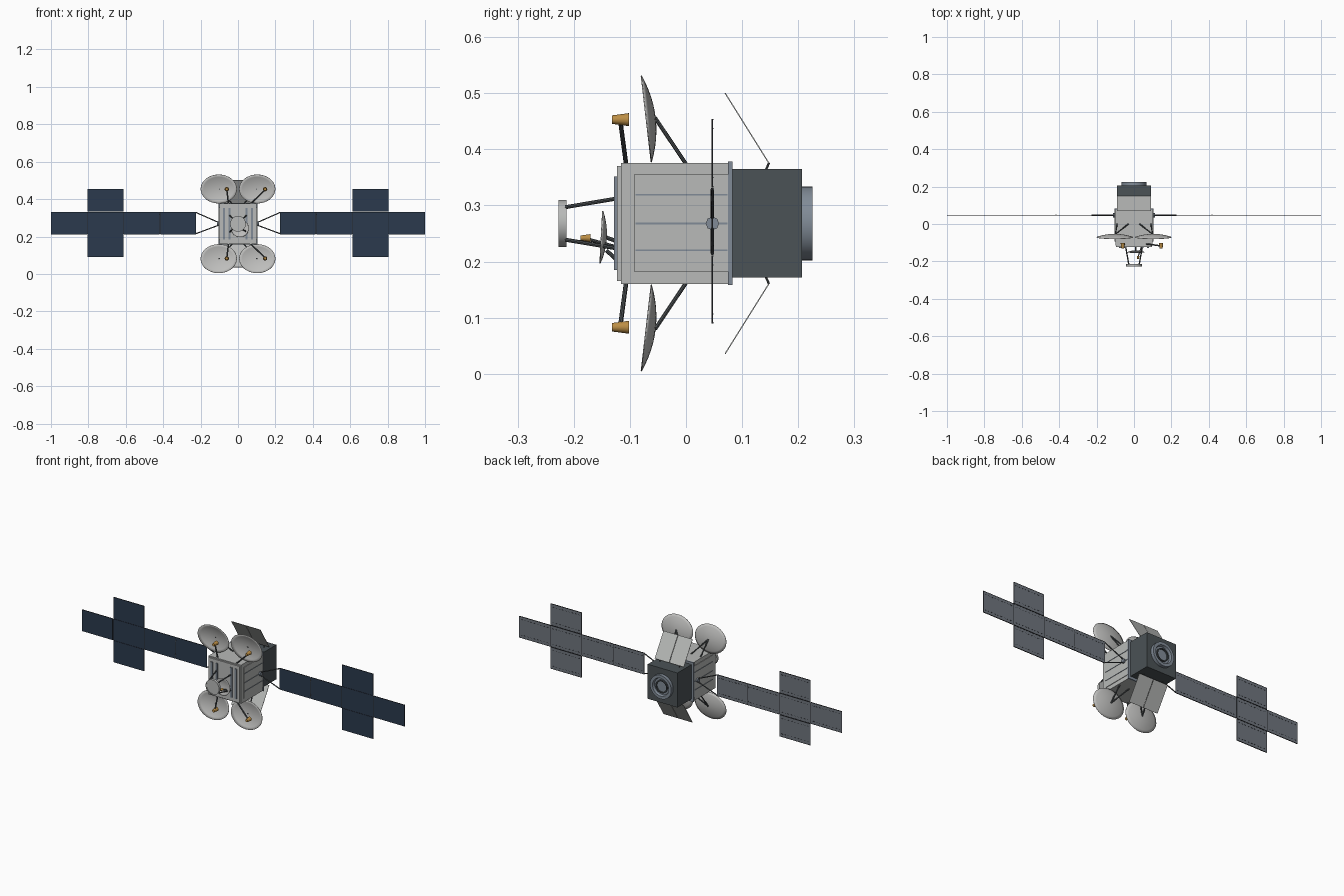
import bpy, bmesh, math
from mathutils import Matrix, Vector

if "Cube" in bpy.data.objects:
    bpy.data.objects.remove(bpy.data.objects["Cube"], do_unlink=True)


def material(name, rgb):
    m = bpy.data.materials.new(name)
    m.use_nodes = True
    m.diffuse_color = (*rgb, 1)
    m.node_tree.nodes["Principled BSDF"].inputs["Base Color"].default_value = (*rgb, 1)
    return m


LIGHT = material("light grey", (0.48, 0.49, 0.48))
PALE = material("dish grey", (0.52, 0.52, 0.51))
STEEL = material("blue grey", (0.22, 0.26, 0.31))
DARK = material("dark slate", (0.07, 0.085, 0.092))
ROD = material("strut grey", (0.075, 0.085, 0.09))
GOLD = material("gold", (0.5, 0.27, 0.06))
NAVY = material("solar navy", (0.024, 0.042, 0.075))
BACK = material("panel back grey", (0.16, 0.18, 0.21))
BLACK = material("seam black", (0.02, 0.022, 0.026))

MID = 0.268      # height of the craft's axis
WING_Y = 0.047   # plane of the solar wings


def finish(name, bm, mats, smooth=False):
    bmesh.ops.recalc_face_normals(bm, faces=bm.faces)
    mesh = bpy.data.meshes.new(name)
    bm.to_mesh(mesh)
    bm.free()
    for m in mats:
        mesh.materials.append(m)
    if smooth:
        mesh.shade_smooth()
        mesh.set_sharp_from_angle(angle=math.radians(35))
    ob = bpy.data.objects.new(name, mesh)
    bpy.context.scene.collection.objects.link(ob)
    return ob


def box(name, x, y, z, mat):
    """Box from (min, max) pairs on each axis."""
    bm = bmesh.new()
    bmesh.ops.create_cube(bm, size=1)
    spans = (x, y, z)
    for v in bm.verts:
        v.co = [(a + b) / 2 + c * (b - a) for c, (a, b) in zip(v.co, spans)]
    return finish(name, bm, [mat])


def rod(name, a, b, radius, mat=ROD, end=None, sides=8):
    """Round bar or tapered horn between two points."""
    a, b = Vector(a), Vector(b)
    bm = bmesh.new()
    rot = (b - a).to_track_quat("Z", "Y").to_matrix().to_4x4()
    bmesh.ops.create_cone(bm, cap_ends=True, segments=sides, radius1=radius,
                          radius2=end or radius, depth=(b - a).length,
                          matrix=Matrix.Translation((a + b) / 2) @ rot)
    return finish(name, bm, [mat], True)


def lathe(name, profile, loc, mat, tilt=0, squash=1, sides=32):
    """Spin (radius, forward) points about an axis facing the front."""
    bm = bmesh.new()
    verts = [bm.verts.new((r, 0, h)) for r, h in profile]
    edges = [bm.edges.new(p) for p in zip(verts, verts[1:])]
    bmesh.ops.spin(bm, geom=verts + edges, axis=(0, 0, 1), cent=(0, 0, 0),
                   steps=sides, angle=math.tau)
    bmesh.ops.remove_doubles(bm, verts=bm.verts, dist=1e-5)
    bm.transform(Matrix.Translation(loc) @ Matrix.Rotation(math.radians(90 + tilt), 4, "X")
                 @ Matrix.Diagonal((1, squash, 1, 1)))
    return finish(name, bm, [mat], True)


def dish(name, loc, radius, depth, tilt, squash=1):
    bowl = [(radius * t / 6, depth * (t / 6) ** 2) for t in range(7)]
    ob = lathe(name, bowl, loc, PALE, tilt, squash)
    shell = ob.modifiers.new("thickness", "SOLIDIFY")
    shell.thickness = 0.002
    shell.offset = 0


# Main body, front plate and rear flange
box("body", (-0.1, 0.1), (-0.116, 0.076), (0.16, 0.376), LIGHT)
box("front_plate", (-0.095, 0.095), (-0.123, -0.115), (0.165, 0.37), LIGHT)
box("rear_flange", (-0.104, 0.104), (0.075, 0.083), (0.158, 0.378), STEEL)
for x in (-0.075, -0.045, 0.045, 0.075):
    box("front_strip", (x - 0.006, x + 0.006), (-0.128, -0.122), (0.185, 0.352), STEEL)

# Side covers with recessed-looking seams
for s in (-1, 1):
    sx = sorted((s * 0.099, s * 0.103))
    box("side_cover", sx, (-0.093, 0.075), (0.182, 0.355), LIGHT)
    lx = sorted((s * 0.102, s * 0.105))
    for z in (0.22, MID, 0.319):
        box("side_seam", lx, (-0.09, 0.074), (z - 0.0015, z + 0.0015), STEEL)

# Rear service module and nozzle ring
box("rear_module", (-0.092, 0.092), (0.08, 0.207), (0.172, 0.365), DARK)
lathe("nozzle_ring", [(0.066, 0.02), (0.066, 0), (0.05, 0), (0.046, 0.013), (0, 0.013)],
      (0, 0.225, MID), STEEL)
lathe("nozzle_inner_ring", [(0.036, 0.01), (0.036, 0), (0.03, 0), (0.03, 0.01)],
      (0, 0.219, MID), DARK)

# Slanted radiator flaps above and below
for v in (-1, 1):
    for s in (-1, 1):
        flap = box("radiator_flap", sorted((s * 0.001, s * 0.09)), (-0.001, 0.001), (0, 0.148), LIGHT)
        flap.data.transform(Matrix.Translation((0, 0.148, MID + v * 0.107))
                            @ Matrix.Diagonal((1, 1, v, 1))
                            @ Matrix.Rotation(math.radians(32), 4, "X"))
        if v < 0:
            flap.data.flip_normals()
        rod("flap_hinge", (s * 0.06, 0.148, MID + v * 0.108),
            (s * 0.06, 0.14, MID + v * 0.09), 0.002)

# Four large dishes with back struts and feed horns
for v in (-1, 1):
    for s in (-1, 1):
        dz = MID + v * 0.188
        dish("large_dish", (s * 0.103, -0.055, dz), 0.097, 0.016, v * 6.6, 0.8)
        for foot in (0.03, 0.09):
            rod("dish_strut", (s * 0.1, -0.055, dz), (s * foot, 0.0, MID + v * 0.106), 0.0035)
        hx, root = (0.145, 0.06) if s > 0 else (-0.06, -0.05)
        rod("horn_arm", (hx, -0.117, MID + v * 0.182), (root, -0.106, MID + v * 0.1), 0.004)
        rod("feed_horn", (hx, -0.132, MID + v * 0.185), (hx, -0.102, MID + v * 0.185),
            0.0075, GOLD, 0.0115, 16)

# Front drum on four legs
lathe("front_drum", [(0, 0), (0.037, 0), (0.037, 0.002), (0.042, 0.002), (0.042, -0.012), (0, -0.012)],
      (0, -0.225, MID), LIGHT)
for s in (-1, 1):
    for v in (-1, 1):
        rod("drum_leg", (s * 0.028, -0.215, MID + v * 0.029),
            (s * 0.045, -0.12, MID + v * 0.045), 0.0035)

# Small front dish with its horn
dish("small_dish", (0.01, -0.142, 0.243), 0.047, 0.009, -3)
rod("small_dish_mount", (0.01, -0.142, 0.22), (0.01, -0.12, 0.2), 0.0035)
rod("small_dish_mount", (0.01, -0.142, 0.243), (0.01, -0.12, 0.235), 0.0035)
rod("small_horn_arm", (0.022, -0.175, 0.24), (0.04, -0.12, 0.225), 0.003)
rod("small_horn", (0.022, -0.188, 0.242), (0.022, -0.17, 0.242), 0.0045, GOLD, 0.007, 16)


# Solar wings
def solar_panel(x, z, w, h):
    bm = bmesh.new()
    bmesh.ops.create_cube(bm, size=1, matrix=Matrix.Translation((x, WING_Y, z))
                          @ Matrix.Diagonal((w, 0.003, h, 1)))
    bm.normal_update()
    for f in bm.faces:
        f.material_index = 0 if f.normal.y < -0.5 else 1 if f.normal.y > 0.5 else 2
    finish("solar_panel", bm, [NAVY, BACK, BLACK])
    # Dashed rows and dark edge on the back
    y = (WING_Y + 0.001, WING_Y + 0.0022)
    for v in (-1, 1):
        rz = z + v * h * 0.36
        for i in range(9):
            dx = x + (i - 4) * w * 0.105
            box("panel_dash", (dx - 0.005, dx + 0.005), y, (rz - 0.001, rz + 0.001), BLACK)
        ez = z + v * (h / 2 - 0.001)
        box("panel_edge", (x - w / 2, x + w / 2), y, (ez - 0.001, ez + 0.001), BLACK)


for s in (-1, 1):
    for x in (0.32, 0.514, 0.708, 0.903):
        solar_panel(s * x, 0.272, 0.191, 0.12)
    for v in (-1, 1):
        solar_panel(s * 0.708, 0.272 + v * 0.1215, 0.191, 0.121)
        rod("wing_yoke", (s * 0.105, WING_Y, MID + v * 0.008),
            (s * 0.226, WING_Y, 0.272 + v * 0.057), 0.003)
        rod("wing_hinge", (s * 0.416, WING_Y, 0.272 + v * 0.045),
            (s * 0.418, WING_Y, 0.272 + v * 0.035), 0.003)
    for x in (0.417, 0.611, 0.8055):
        box("panel_seam", (s * x - 0.0018, s * x + 0.0018), (WING_Y - 0.001, WING_Y + 0.001),
            (0.214, 0.33), BLACK)
    rod("wing_hub", (s * 0.098, WING_Y, MID), (s * 0.112, WING_Y, MID), 0.012, STEEL)
